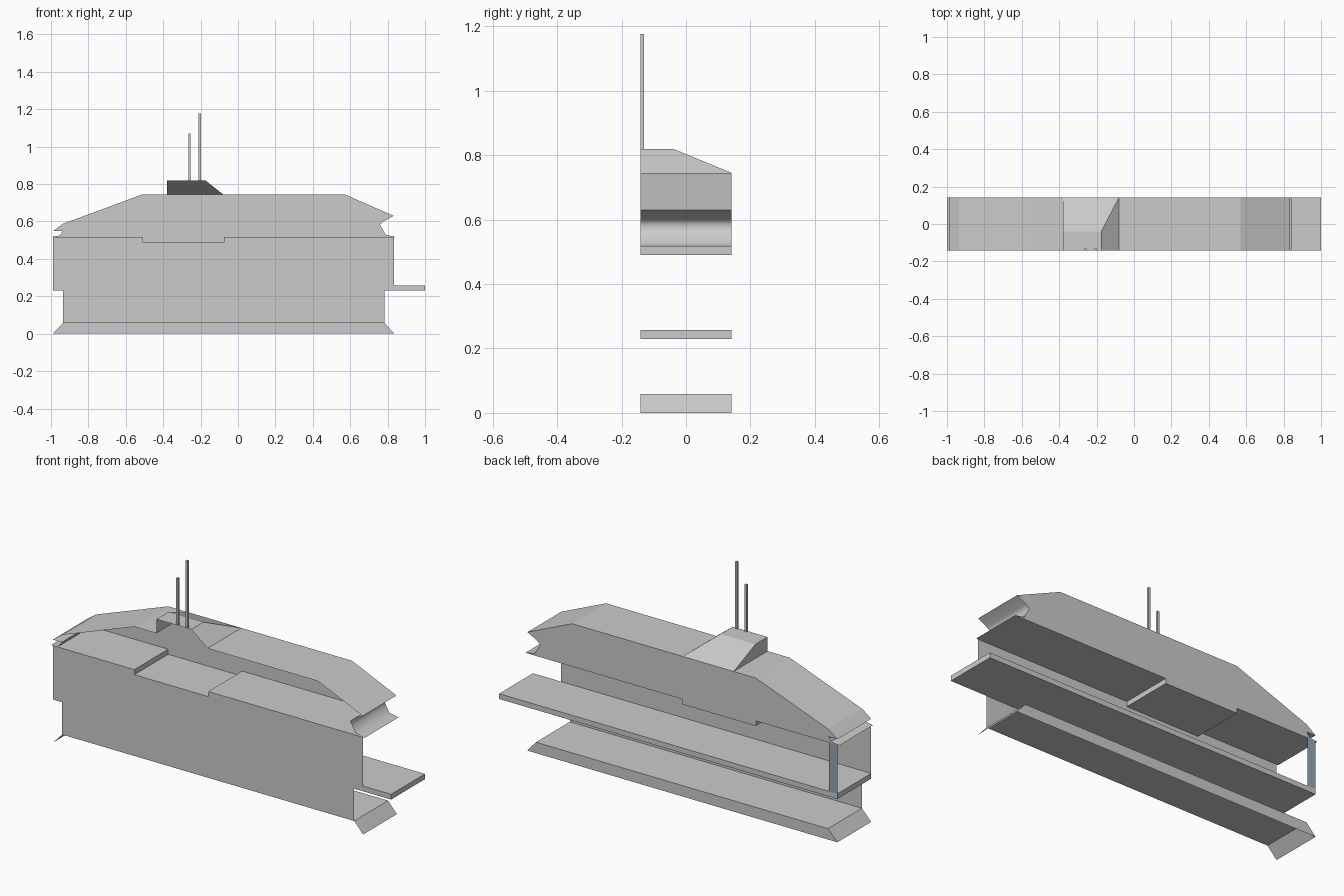
import bpy, math

if "Cube" in bpy.data.objects:
    bpy.data.objects.remove(bpy.data.objects["Cube"])

D = 0.142  # half depth


def make(name, verts, faces, smooth=False):
    me = bpy.data.meshes.new(name)
    me.from_pydata(verts, [], faces)
    me.update()
    ob = bpy.data.objects.new(name, me)
    bpy.context.collection.objects.link(ob)
    if smooth:
        bpy.context.view_layer.objects.active = ob
        ob.select_set(True)
        bpy.ops.object.shade_smooth_by_angle(angle=math.radians(80))
        ob.select_set(False)
    return ob


def sheet(name, pts, smooth=False):
    # open x-z profile swept across the full depth
    n = len(pts)
    verts = [(x, y, z) for y in (-D, D) for x, z in pts]
    faces = [(i, i + 1, n + i + 1, n + i) for i in range(n - 1)]
    return make(name, verts, faces, smooth)


def panel(name, pts, y):
    # flat upright panel in the x-z plane
    f = list(range(len(pts)))
    return make(name, [(x, y, z) for x, z in pts], [f if y < 0 else f[::-1]])


def box(name, x0, x1, y0, y1, z0, z1):
    verts = [(x, y, z) for x in (x0, x1) for y in (y0, y1) for z in (z0, z1)]
    faces = [(0, 1, 3, 2), (4, 6, 7, 5), (0, 4, 5, 1),
             (2, 3, 7, 6), (0, 2, 6, 4), (1, 5, 7, 3)]
    return make(name, verts, faces)


# Base: ground floor with flared ends and a rear skirt
base = [(-0.99, 0), (-0.935, 0.058), (0.783, 0.058), (0.835, 0)]
sheet("ground_floor", base)
panel("rear_skirt", [base[0], base[3], base[2], base[1]], D)

# Lower storey: front wall only, the back is open
panel("lower_front_wall", [(-0.935, 0.058), (0.783, 0.058),
                           (0.783, 0.23), (-0.935, 0.23)], -D)

# Deck slab overhanging on the right
box("deck_slab", -0.99, 1.0, -D, D, 0.23, 0.258)

# Attic floor with sunken middle
sunken = [(-0.51, 0.517), (-0.51, 0.49), (-0.075, 0.49), (-0.075, 0.517)]
sheet("attic_floor", [(-1.0, 0.517)] + sunken + [(0.845, 0.517)])

# Upper storey front wall, top edge follows the attic floor
panel("upper_front_wall", [(-0.99, 0.258), (0.835, 0.258), (0.835, 0.517)]
      + sunken[::-1] + [(-0.99, 0.517)], -D)

# Roof, open where the hatch stands
left_roof = [(-0.51, 0.745), (-0.38, 0.745)]
left_slope = [(-0.99, 0.548), (-0.935, 0.588), (-0.51, 0.745)]
left_eave = [(-1.0, 0.517), (-0.952, 0.525), (-0.938, 0.548), (-0.99, 0.548)]
right_roof = [(-0.08, 0.745), (0.57, 0.745), (0.833, 0.63)]
right_eave = [(0.833, 0.63), (0.78, 0.602), (0.759, 0.583), (0.772, 0.56),
              (0.79, 0.528), (0.845, 0.517)]
sheet("left_roof", left_slope + left_roof[1:])
sheet("left_eave", left_eave)
sheet("right_roof", right_roof)
sheet("right_eave", right_eave, True)

# Rear gable wall under the roof
panel("rear_gable", left_eave + left_slope[1:] + [(-0.38, 0.745)] + right_roof
      + right_eave[1:] + sunken[::-1], D)

# Roof hatch: open front, sloping back and right side
make("roof_hatch", [
    (-0.38, -D, 0.745), (-0.38, -D, 0.82), (-0.38, -0.04, 0.82), (-0.38, D, 0.745),
    (-0.175, -D, 0.82), (-0.175, -0.04, 0.82), (-0.08, D, 0.745), (-0.08, -D, 0.745)],
    [(0, 1, 2, 3), (1, 4, 5, 2), (2, 5, 6, 3), (4, 7, 6, 5)])

# Aerials
for name, x, top in (("short_aerial", -0.259, 1.07), ("tall_aerial", -0.204, 1.177)):
    box(name, x - 0.006, x + 0.006, -D, -D + 0.012, 0.82, top)

# Narrow glass strip at the rear left corner
glass = bpy.data.materials.new("glass")
glass.diffuse_color = (0.3, 0.38, 0.46, 1)
glass.use_nodes = True
glass.node_tree.nodes["Principled BSDF"].inputs["Base Color"].default_value = glass.diffuse_color
strip = panel("glass_strip", [(-0.99, 0.258), (-0.94, 0.258),
                              (-0.94, 0.517), (-0.99, 0.517)], D)
strip.data.materials.append(glass)
